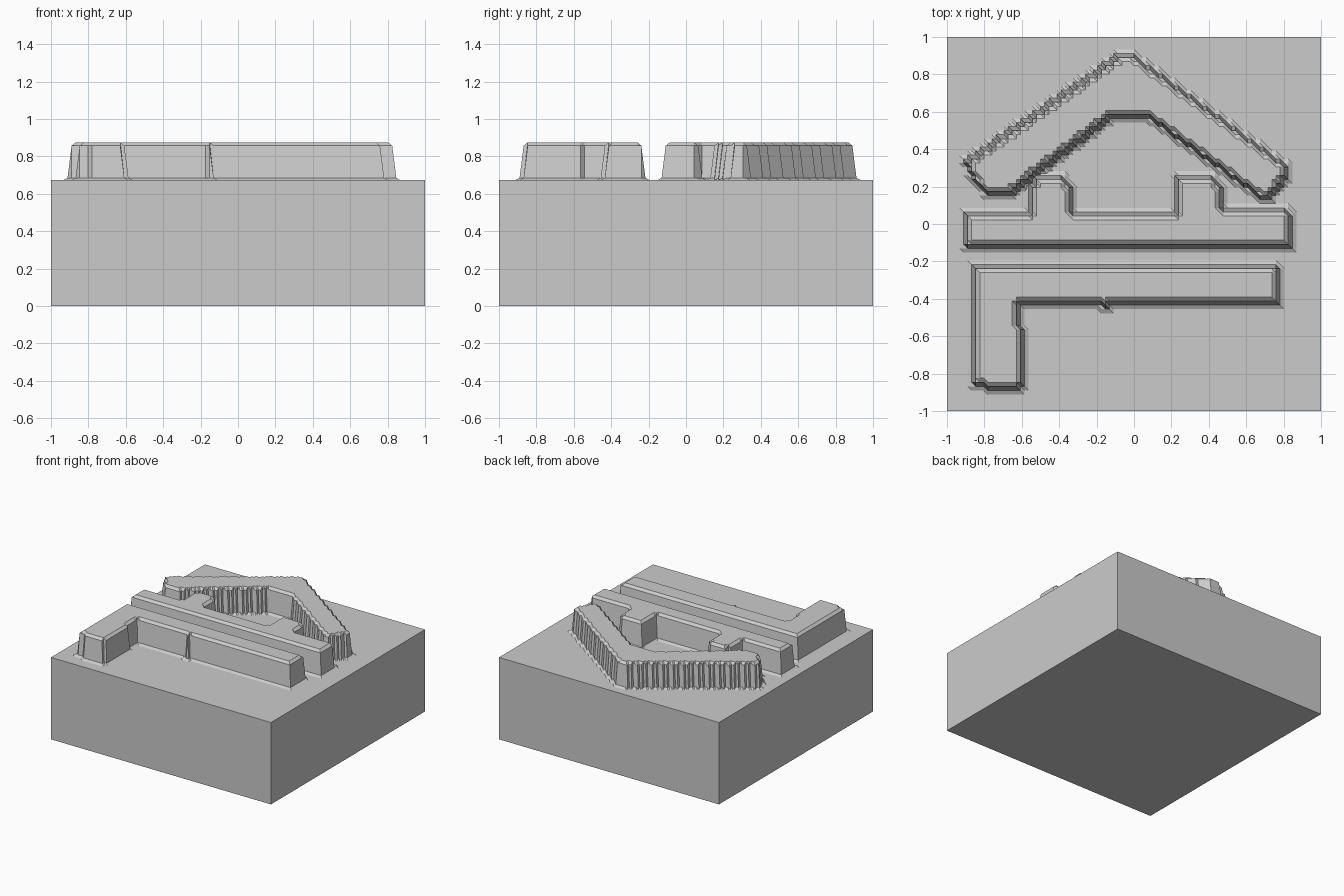
import bpy, bmesh, math
from mathutils import Vector

CELL = 0.0217                              # stair step size of the relief
LEVELS = (0.673, 0.685, 0.857, 0.875)      # foot, lower lip, upper lip, plateau

cube = bpy.data.objects.get("Cube")
if cube:
    bpy.data.objects.remove(cube, do_unlink=True)

grey = bpy.data.materials.new("plain grey")
grey.use_nodes = True
grey.diffuse_color = (0.6, 0.6, 0.6, 1)
grey.node_tree.nodes["Principled BSDF"].inputs["Base Color"].default_value = grey.diffuse_color


def add_object(name, bm):
    mesh = bpy.data.meshes.new(name)
    bm.to_mesh(mesh)
    bm.free()
    mesh.materials.append(grey)
    obj = bpy.data.objects.new(name, mesh)
    bpy.context.collection.objects.link(obj)
    return obj


def inside_depth(p, outline):
    """Distance from p to the outline, zero when p lies outside it."""
    inside, nearest = False, math.inf
    for a, b in zip(outline, outline[1:] + outline[:1]):
        edge = b - a
        t = max(0, min(1, (p - a).dot(edge) / edge.length_squared))
        nearest = min(nearest, (a + edge * t - p).length)
        if (a.y > p.y) != (b.y > p.y) and p.x < a.x + edge.x * (p.y - a.y) / edge.y:
            inside = not inside
    return nearest if inside else 0


def add_relief(name, points):
    """Raise an outline in stepped levels over a regular grid of cells."""
    outline = [Vector((round(x / CELL), round(y / CELL))) for x, y in points]
    xs = range(int(min(p.x for p in outline)) - 1, int(max(p.x for p in outline)) + 2)
    ys = range(int(min(p.y for p in outline)) - 1, int(max(p.y for p in outline)) + 2)
    bm = bmesh.new()
    grid, level = {}, {}
    for i in xs:
        for j in ys:
            depth = inside_depth(Vector((i, j)), outline)
            step = min(3, int(depth + 0.45))
            grid[i, j] = bm.verts.new((i * CELL, j * CELL, LEVELS[step]))
            level[grid[i, j]] = step
    for i in xs[:-1]:
        for j in ys[:-1]:
            a, b, c, d = grid[i, j], grid[i + 1, j], grid[i + 1, j + 1], grid[i, j + 1]
            for tri in ((a, b, d), (b, c, d)):
                if any(level[v] for v in tri):
                    bm.faces.new(tri)
    bmesh.ops.delete(bm, geom=[v for v in bm.verts if not v.link_faces], context='VERTS')
    # Merge flat areas into single faces
    bmesh.ops.dissolve_limit(bm, angle_limit=0.01, verts=bm.verts, edges=bm.edges)
    return add_object(name, bm)


# Square block under the relief
block = bmesh.new()
bmesh.ops.create_cube(block, size=2)
for v in block.verts:
    v.co.z = LEVELS[0] if v.co.z > 0 else 0
add_object("base_block", block)

# Roof-shaped chevron at the back
add_relief("chevron", [
    (-0.93, 0.34), (-0.09, 0.93), (0, 0.93), (0.85, 0.33), (0.85, 0.23),
    (0.73, 0.11), (0.67, 0.11), (0.07, 0.55), (-0.11, 0.55), (-0.66, 0.13),
    (-0.80, 0.13), (-0.92, 0.25)])

# Long bar with two upright prongs
add_relief("pronged_bar", [
    (-0.93, -0.16), (0.87, -0.16), (0.87, 0.06), (0.83, 0.1), (0.64, 0.1),
    (0.6, 0.1), (0.49, 0.1), (0.49, 0.2), (0.43, 0.29), (0.23, 0.29),
    (0.2, 0.25), (0.2, 0.09), (-0.3, 0.09), (-0.31, 0.2), (-0.37, 0.29),
    (-0.55, 0.29), (-0.58, 0.2), (-0.58, 0.08), (-0.93, 0.08)])

# Bar at the front with a leg on one end
add_relief("legged_bar", [
    (-0.88, -0.89), (-0.82, -0.89), (-0.78, -0.92), (-0.6, -0.92),
    (-0.56, -0.87), (-0.56, -0.56), (-0.59, -0.53), (-0.59, -0.46),
    (-0.2, -0.46), (-0.18, -0.48), (-0.13, -0.48), (-0.11, -0.46),
    (0.81, -0.46), (0.81, -0.22), (0.77, -0.19), (-0.88, -0.19)])
